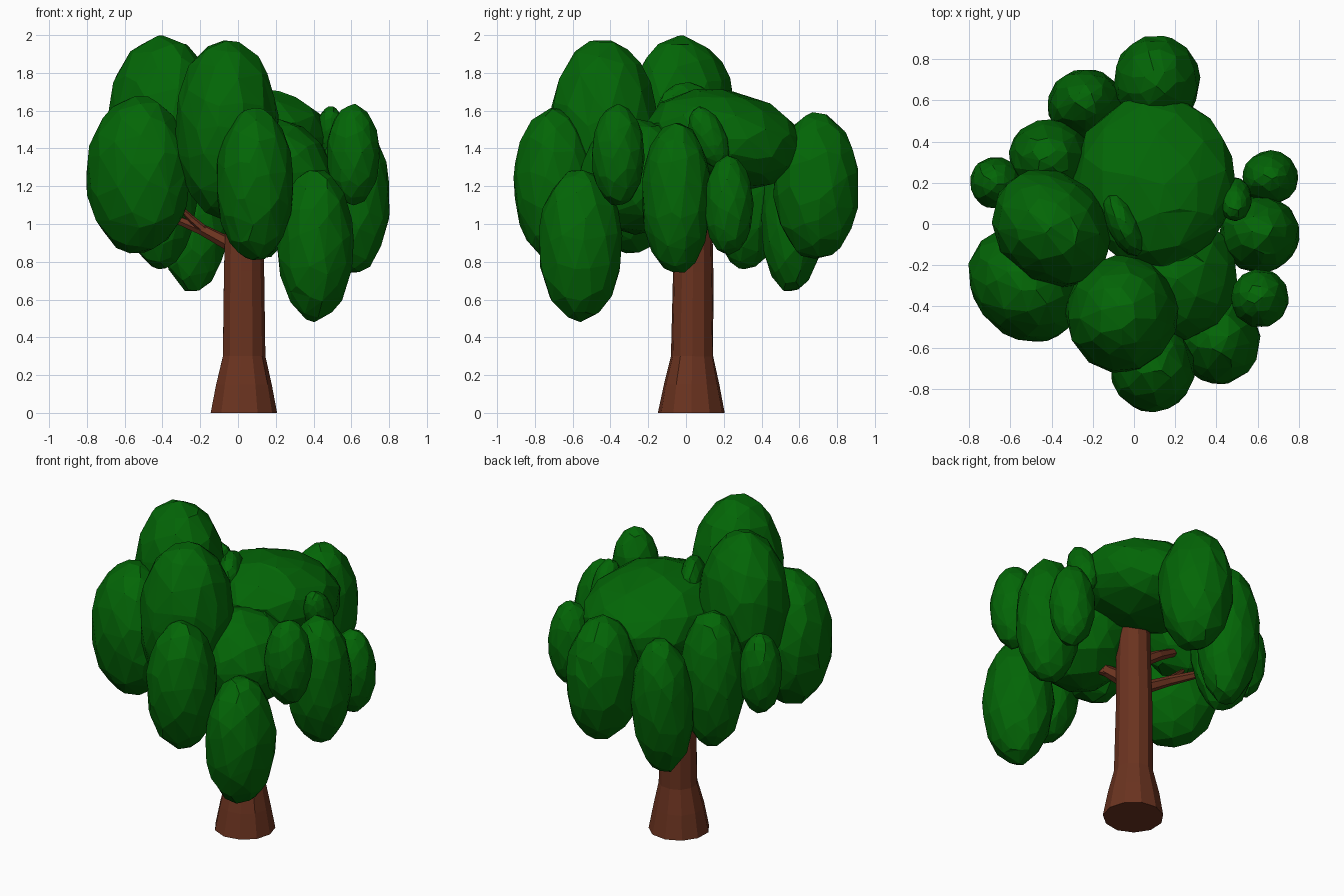
import bpy, bmesh, math, random
from mathutils import Vector, Matrix

random.seed(4)


def material(name, rgb):
    m = bpy.data.materials.new(name)
    m.diffuse_color = (*rgb, 1)
    return m


leaf = material("leaf green", (0.001, 0.133, 0.002))
bark = material("bark brown", (0.145, 0.033, 0.014))


def finish(bm, name, mat):
    bmesh.ops.recalc_face_normals(bm, faces=bm.faces)
    me = bpy.data.meshes.new(name)
    bm.to_mesh(me)
    bm.free()
    me.materials.append(mat)
    ob = bpy.data.objects.new(name, me)
    bpy.context.collection.objects.link(ob)
    return ob


def tube(name, path, sides, wobble=0.0):
    """Tapered tube through (x, y, z, radius) points, flat faced."""
    bm = bmesh.new()
    rings = []
    pts = [Vector(p[:3]) for p in path]
    for i, p in enumerate(pts):
        d = pts[min(i + 1, len(pts) - 1)] - pts[max(i - 1, 0)]
        rot = Vector((0, 0, 1)).rotation_difference(d)
        ring = []
        for k in range(sides):
            a = 2 * math.pi * k / sides
            r = path[i][3] * (1 + random.uniform(-wobble, wobble))
            ring.append(bm.verts.new(p + rot @ Vector((r * math.cos(a), r * math.sin(a), 0))))
        rings.append(ring)
    for a, b in zip(rings, rings[1:]):
        for k in range(sides):
            j = (k + 1) % sides
            bm.faces.new((a[k], a[j], b[j], b[k]))
    bm.faces.new(rings[0])
    bm.faces.new(rings[-1])
    return finish(bm, name, bark)


def clump(name, centre, radii, tilt=0.0, yaw=0.0):
    """Faceted, slightly irregular ellipsoid of leaves."""
    bm = bmesh.new()
    bmesh.ops.create_icosphere(bm, subdivisions=3, radius=1.0)
    spin = Matrix.Rotation(random.uniform(0, 6), 3, 'Z')
    turn = Matrix.Rotation(yaw, 3, 'Z') @ Matrix.Rotation(tilt, 3, 'X')
    for v in bm.verts:
        p = spin @ v.co * random.uniform(0.985, 1.025)
        v.co = turn @ Vector(p[i] * radii[i] for i in range(3)) + Vector(centre)
    ob = finish(bm, name, leaf)
    dec = ob.modifiers.new("facets", 'DECIMATE')
    dec.ratio = 0.5


# Trunk with flared foot
tube("trunk", [(0.03, 0.03, 0, 0.179), (0.03, 0.03, 0.15, 0.15), (0.03, 0.033, 0.3, 0.114),
               (0.03, 0.037, 0.75, 0.107), (0.035, 0.037, 1.25, 0.1)], 11, 0.02)

# Branches reaching into the leaves
branches = {
    "left_branch": [(0.0, 0.02, 0.87, 0.04), (-0.19, 0.09, 0.97, 0.03),
                    (-0.34, 0.19, 1.03, 0.022), (-0.42, 0.27, 1.08, 0.014)],
    "left_twig": [(-0.17, 0.08, 0.96, 0.024), (-0.25, 0.08, 1.03, 0.019), (-0.32, 0.06, 1.1, 0.013)],
    "upper_branch": [(0.0, 0.03, 1.05, 0.04), (-0.14, 0.05, 1.14, 0.032), (-0.36, 0.02, 1.27, 0.022)],
    "right_branch": [(0.05, 0.0, 0.92, 0.05), (0.13, -0.09, 1.0, 0.036), (0.24, -0.2, 1.16, 0.024)],
    "right_twig": [(0.11, -0.07, 0.98, 0.03), (0.18, -0.13, 1.01, 0.022), (0.23, -0.17, 1.05, 0.014)],
}
for name, path in branches.items():
    tube(name, path, 6)

# Leaf clumps: centre, radii, tilt about x, yaw about z
clumps = [
    # large upper masses
    ((-0.40, -0.02, 1.56), (0.31, 0.26, 0.43), 0, -0.78),
    ((-0.06, -0.435, 1.50), (0.27, 0.285, 0.475), 0, 0),
    ((0.10, 0.21, 1.45), (0.39, 0.42, 0.255), -0.2, 0),
    ((0.20, -0.25, 1.25), (0.30, 0.31, 0.30), 0, 0),
    # hanging outer clumps
    ((-0.53, -0.30, 1.26), (0.30, 0.245, 0.415), 0, -0.78),
    ((0.09, -0.70, 1.21), (0.205, 0.21, 0.40), 0, 0),
    ((0.41, -0.56, 0.89), (0.20, 0.22, 0.40), 0, 0),
    ((0.61, -0.05, 1.14), (0.195, 0.185, 0.40), 0, 0),
    ((0.11, 0.69, 1.20), (0.21, 0.225, 0.385), 0, 0),
    ((-0.235, 0.575, 1.07), (0.185, 0.175, 0.43), -0.06, 0),
    ((-0.41, 0.32, 1.19), (0.195, 0.19, 0.43), 0, 0),
    # small clumps
    ((0.61, -0.36, 1.365), (0.14, 0.14, 0.265), 0, 0),
    ((0.66, 0.225, 1.10), (0.135, 0.13, 0.26), 0, 0),
    ((-0.67, 0.20, 1.25), (0.125, 0.125, 0.25), 0, 0),
    ((0.49, 0.12, 1.46), (0.08, 0.09, 0.17), 0.4, 0),
    ((-0.05, 0.0, 1.59), (0.08, 0.17, 0.16), 0.3, 0.45),
]
for i, c in enumerate(clumps):
    clump("leaf_clump_%02d" % (i + 1), *c)
